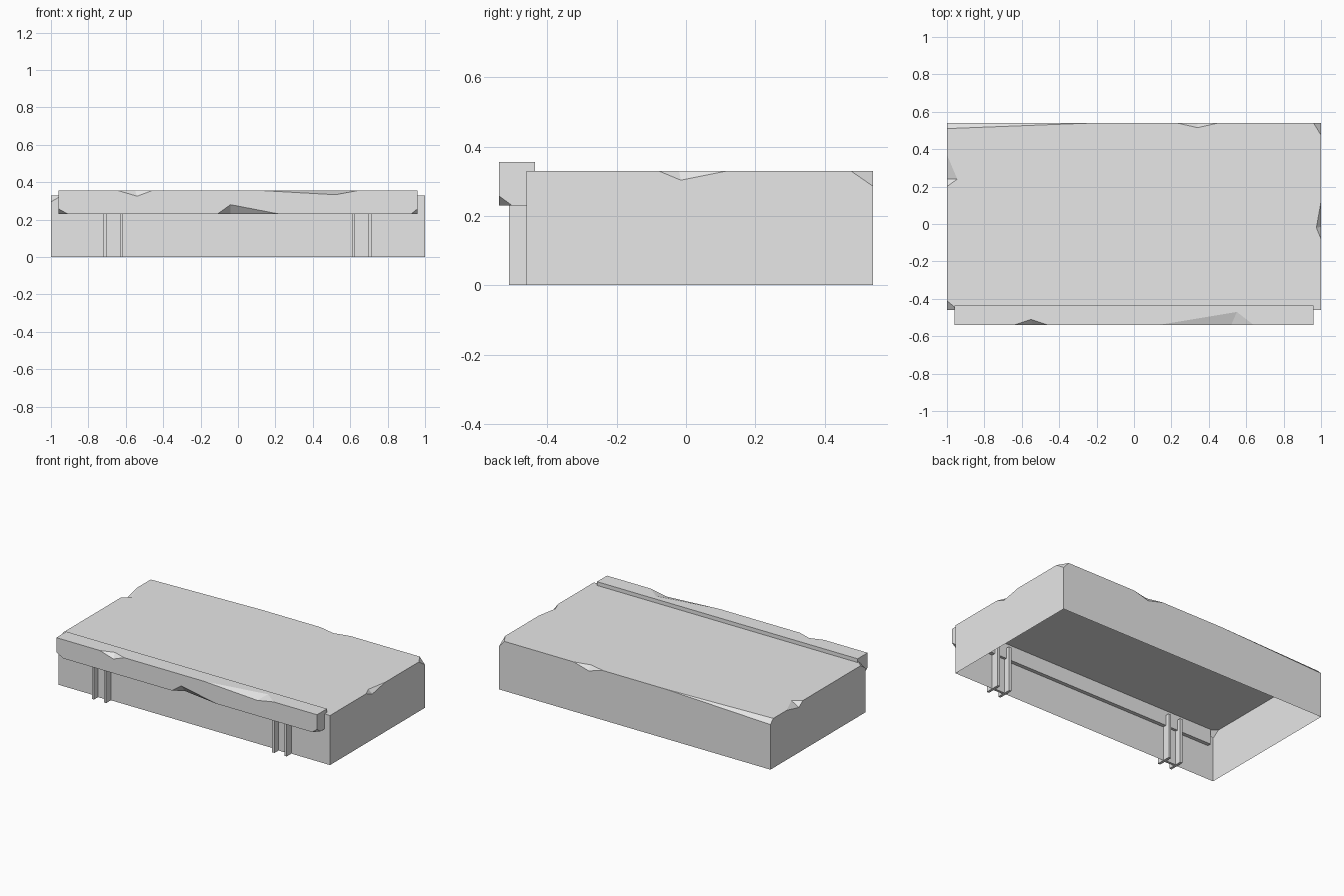
import bpy
import bmesh
from mathutils import Vector

if "Cube" in bpy.data.objects:
    bpy.data.objects.remove(bpy.data.objects["Cube"], do_unlink=True)

stone = bpy.data.materials.new("pale_grey")
stone.use_nodes = True
stone.diffuse_color = (0.8, 0.8, 0.8, 1)
stone.node_tree.nodes["Principled BSDF"].inputs["Base Color"].default_value = (0.8, 0.8, 0.8, 1)


def add_object(name, bm):
    bmesh.ops.recalc_face_normals(bm, faces=bm.faces[:])
    mesh = bpy.data.meshes.new(name)
    bm.to_mesh(mesh)
    bm.free()
    mesh.materials.append(stone)
    obj = bpy.data.objects.new(name, mesh)
    bpy.context.scene.collection.objects.link(obj)
    return obj


def add_box(name, low, high):
    bm = bmesh.new()
    bmesh.ops.create_cube(bm, size=1)
    low, high = Vector(low), Vector(high)
    for v in bm.verts:
        v.co = (low + high) / 2 + v.co * (high - low)
    return add_object(name, bm)


def chip(obj, removed, kept):
    """Cut a tetrahedron away; growing it about the kept points leaves the cut planes in place."""
    kept = [Vector(p) for p in kept]
    pivot = sum(kept, Vector()) / len(kept)
    bm = bmesh.new()
    for p in [Vector(p) for p in removed] + kept:
        bm.verts.new(pivot + (p - pivot) * 1.03)
    bmesh.ops.convex_hull(bm, input=bm.verts[:])
    cutter = add_object("chip_cutter", bm)
    cutter.hide_render = True
    mod = obj.modifiers.new("chip", "BOOLEAN")
    mod.operation, mod.solver, mod.object = "DIFFERENCE", "EXACT", cutter
    bpy.context.view_layer.update()
    cut = bpy.data.meshes.new_from_object(obj.evaluated_get(bpy.context.evaluated_depsgraph_get()))
    obj.modifiers.clear()
    obj.data = cut
    bpy.data.objects.remove(cutter, do_unlink=True)


# Platform slab with worn edges
top, back, front = 0.33, 0.54, -0.46
slab = add_box("platform_slab", (-1, front, 0), (1, back, top))
chip(slab, [(0.23, back, top), (0.45, back, top)], [(0.34, 0.515, top), (0.34, back, 0.3)])
chip(slab, [(1, -0.08, top), (1, 0.12, top)], [(0.975, -0.02, top), (1, -0.015, 0.303)])
chip(slab, [(-1, 0.2, top), (-1, 0.37, top)], [(-0.945, 0.24, top), (-1, 0.24, 0.3)])
chip(slab, [(1, back, top)], [(0.96, back, top), (1, 0.475, top), (1, back, 0.285)])
chip(slab, [(-1, back, top)], [(-0.22, back, top), (-1, 0.51, top), (-1, back, 0.3)])
chip(slab, [(-1, front, top)], [(-0.94, front, top), (-1, -0.41, top), (-1, front, 0.295)])

# The slab is hollow and open underneath
bm = bmesh.new()
bm.from_mesh(slab.data)
bottom = [f for f in bm.faces if f.calc_center_median().z < 0.001]
bmesh.ops.delete(bm, geom=bottom, context="FACES_ONLY")
bm.to_mesh(slab.data)
bm.free()

# Overhanging front lip with worn edges
lip, under, crest, end = -0.54, 0.23, 0.355, 0.96
beam = add_box("front_lip", (-end, lip, under), (end, -0.435, crest))
chip(beam, [(-0.64, lip, crest), (-0.46, lip, crest)], [(-0.55, -0.51, crest), (-0.54, lip, 0.325)])
chip(beam, [(0.13, lip, crest), (0.64, lip, crest)], [(0.55, -0.47, crest), (0.52, lip, 0.333)])
chip(beam, [(-0.11, lip, under), (0.22, lip, under)], [(-0.04, -0.5, under), (-0.04, lip, 0.28)])
for s, reach in ((-1, 0.91), (1, 0.925)):
    chip(beam, [(s * end, lip, under)],
         [(s * reach, lip, under), (s * end, -0.502, under), (s * end, lip, 0.258)])

# H-section posts set half into the front wall
half, inner, depth, web = 0.053, 0.036, 0.05, 0.008
quarter = [(inner, web), (inner, depth), (half, depth)]
right = quarter + [(x, -y) for x, y in reversed(quarter)]
outline = right + [(-x, -y) for x, y in right]
for name, cx in (("right_post", -0.667), ("left_post", 0.662)):
    bm = bmesh.new()
    base = bm.faces.new([bm.verts.new((cx + x, front + y, 0)) for x, y in outline])
    extruded = bmesh.ops.extrude_face_region(bm, geom=[base], use_keep_orig=True)["geom"]
    for v in extruded:
        if isinstance(v, bmesh.types.BMVert):
            v.co.z = 0.3
    add_object(name, bm)
